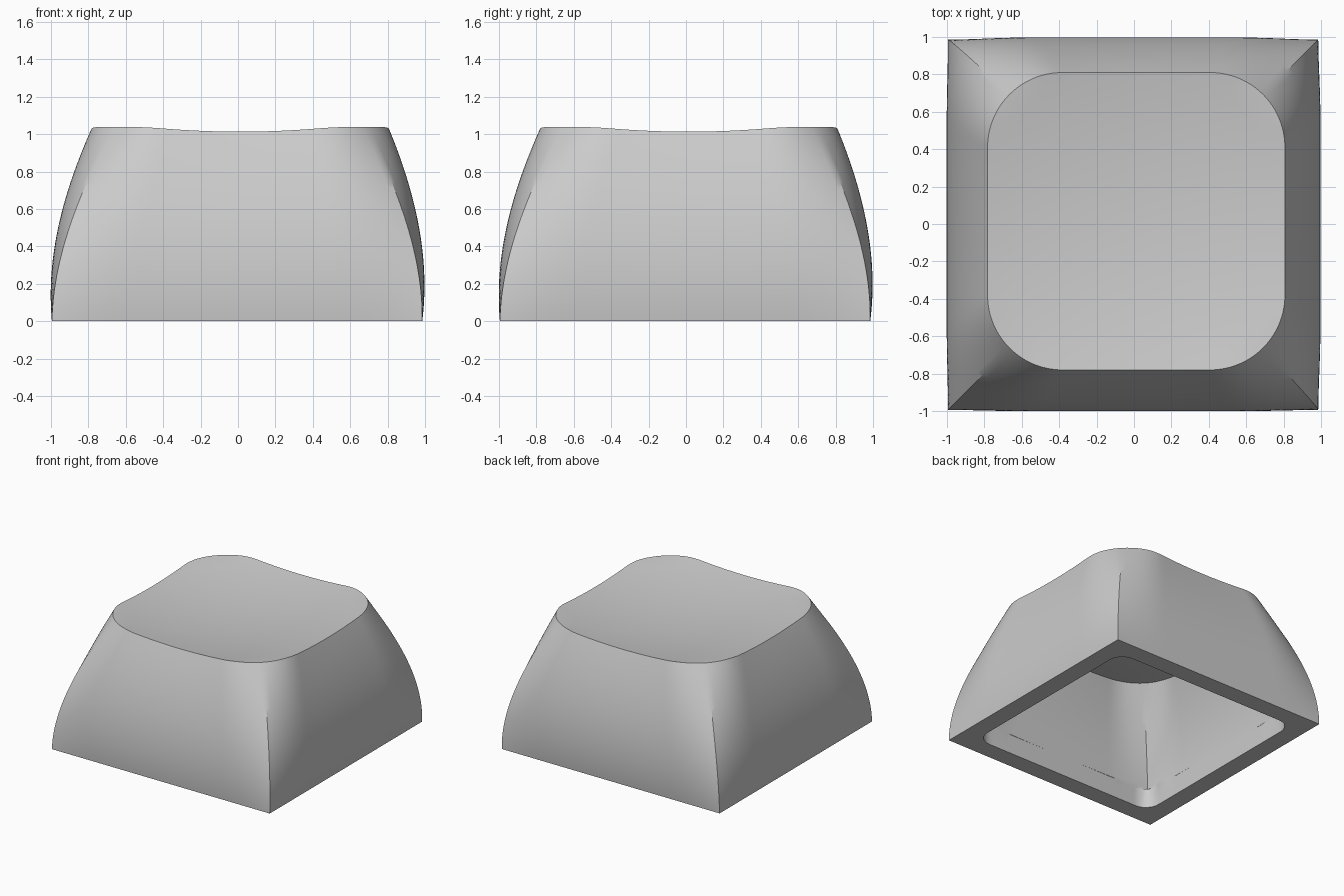
import bpy, bmesh, math

if "Cube" in bpy.data.objects:
    bpy.data.objects.remove(bpy.data.objects["Cube"])

SIDE = 48          # points per side of a cross-section
LEVELS = 32        # rings up the wall
DISH = 14          # rings across the dished top


def rounded_square(half, r):
    """Outline points, spaced evenly from each side's middle to its corner."""
    flat, arc = half - r, r * math.pi / 4
    def point(u):
        d = abs(u) * (flat + arc)
        if d <= flat:
            x, y = half, d
        else:
            a = (d - flat) / r
            x, y = flat + r * math.cos(a), flat + r * math.sin(a)
        return x, math.copysign(y, u)
    pts = []
    for q in range(4):
        c, s = [(1, 0), (0, 1), (-1, 0), (0, -1)][q]
        for i in range(SIDE):
            x, y = point(-1 + 2 * i / SIDE)
            pts.append((x * c - y * s, x * s + y * c))
    return pts


BASE = rounded_square(0.99, 0.0001)
TOP = rounded_square(0.795, 0.40)


def dish_z(x, y):
    return min(1.037, 0.95 + 0.1 * (x * x + y * y))


def wall_ring(t, scale):
    """Cross-section at fraction t of the height, blending square to round."""
    swell = 1 + 0.078 * 4 * t * (1 - t)
    ox, oy = -0.005 + 0.017 * t, -0.005 + 0.02 * t
    return [(((bx * (1 - t) + tx * t) * swell + ox) * scale,
             ((by * (1 - t) + ty * t) * swell + oy) * scale,
             t * dish_z(tx, ty) * scale)
            for (bx, by), (tx, ty) in zip(BASE, TOP)]


def dish_ring(s, scale):
    return [((x * s + 0.012) * scale, (y * s + 0.015) * scale,
             dish_z(x * s, y * s) * scale) for x, y in TOP]


def lip_ring(z):
    return [(x - 0.005, y - 0.005, z) for x, y in rounded_square(0.84, 0.12)]


# One continuous skin: inner ceiling, inner wall, lip, rim, outer wall, dished top
INNER = 0.85
rings = [dish_ring(i / DISH, INNER) for i in range(1, DISH)]
rings += [wall_ring(1 - 0.81 * i / LEVELS, INNER) for i in range(LEVELS + 1)]
rings += [lip_ring(0.16), lip_ring(0)]
rings += [wall_ring(i / LEVELS, 1) for i in range(LEVELS + 1)]
rings += [dish_ring(1 - i / DISH, 1) for i in range(1, DISH)]

bm = bmesh.new()
loops = [[bm.verts.new(p) for p in ring] for ring in rings]
n = len(loops[0])
for a, b in zip(loops, loops[1:]):
    for i in range(n):
        j = (i + 1) % n
        bm.faces.new((a[i], a[j], b[j], b[i]))
# Close the centres of the ceiling and the top
for loop, scale in ((loops[0], INNER), (loops[-1], 1)):
    mid = bm.verts.new((0.012 * scale, 0.015 * scale, 0.95 * scale))
    for i in range(n):
        bm.faces.new((loop[i], loop[(i + 1) % n], mid))
bmesh.ops.recalc_face_normals(bm, faces=bm.faces)

mesh = bpy.data.meshes.new("keycap_shell")
bm.to_mesh(mesh)
bm.free()
keycap = bpy.data.objects.new("keycap_shell", mesh)
bpy.context.collection.objects.link(keycap)
bpy.context.view_layer.objects.active = keycap
keycap.select_set(True)
bpy.ops.object.shade_smooth_by_angle(angle=math.radians(30))
